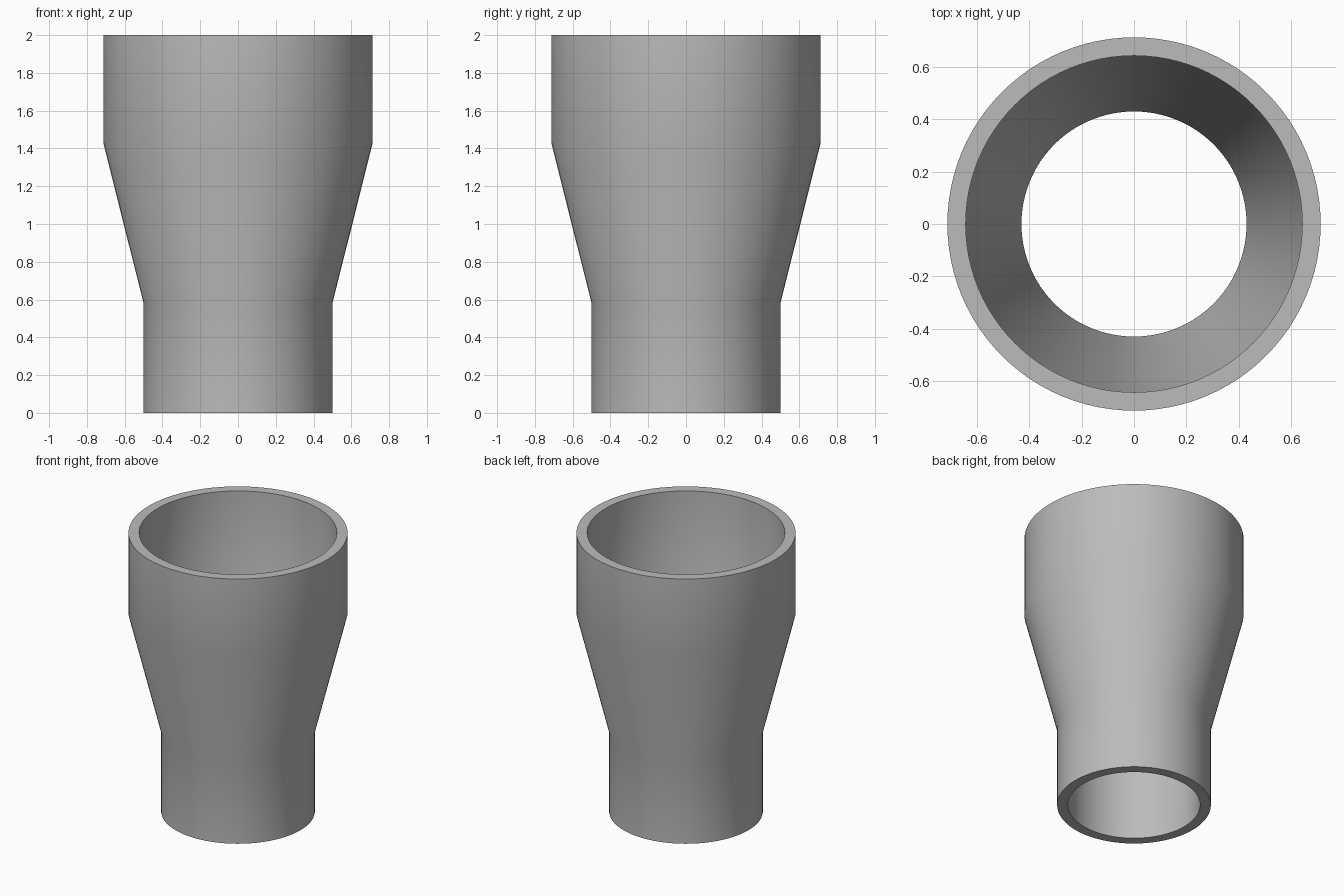
import bpy, bmesh, math

if "Cube" in bpy.data.objects:
    bpy.data.objects.remove(bpy.data.objects["Cube"])

SEGMENTS = 96
# Closed wall section as (radius, height): outer side up, inner bore down
SECTION = [(0.50, 0.0), (0.50, 0.58), (0.713, 1.43), (0.713, 2.0),
           (0.643, 2.0), (0.643, 1.43), (0.43, 0.58), (0.43, 0.0)]

grey = bpy.data.materials.new("plain_grey")
grey.diffuse_color = (0.50, 0.50, 0.50, 1)
grey.use_nodes = True
grey.node_tree.nodes["Principled BSDF"].inputs["Base Color"].default_value = grey.diffuse_color

# Pipe reducer: spin the wall section around the vertical axis
bm = bmesh.new()
rings = []
for radius, height in SECTION:
    rings.append([bm.verts.new((radius * math.cos(2 * math.pi * i / SEGMENTS),
                                radius * math.sin(2 * math.pi * i / SEGMENTS),
                                height)) for i in range(SEGMENTS)])
for k, ring in enumerate(rings):
    above = rings[(k + 1) % len(rings)]
    for i in range(SEGMENTS):
        j = (i + 1) % SEGMENTS
        bm.faces.new((ring[i], ring[j], above[j], above[i]))
bmesh.ops.recalc_face_normals(bm, faces=bm.faces)

mesh = bpy.data.meshes.new("pipe_reducer")
bm.to_mesh(mesh)
bm.free()
mesh.materials.append(grey)
reducer = bpy.data.objects.new("pipe_reducer", mesh)
bpy.context.collection.objects.link(reducer)

# Smooth walls with crisp rims
bpy.context.view_layer.objects.active = reducer
reducer.select_set(True)
bpy.ops.object.shade_smooth_by_angle(angle=math.radians(30))
